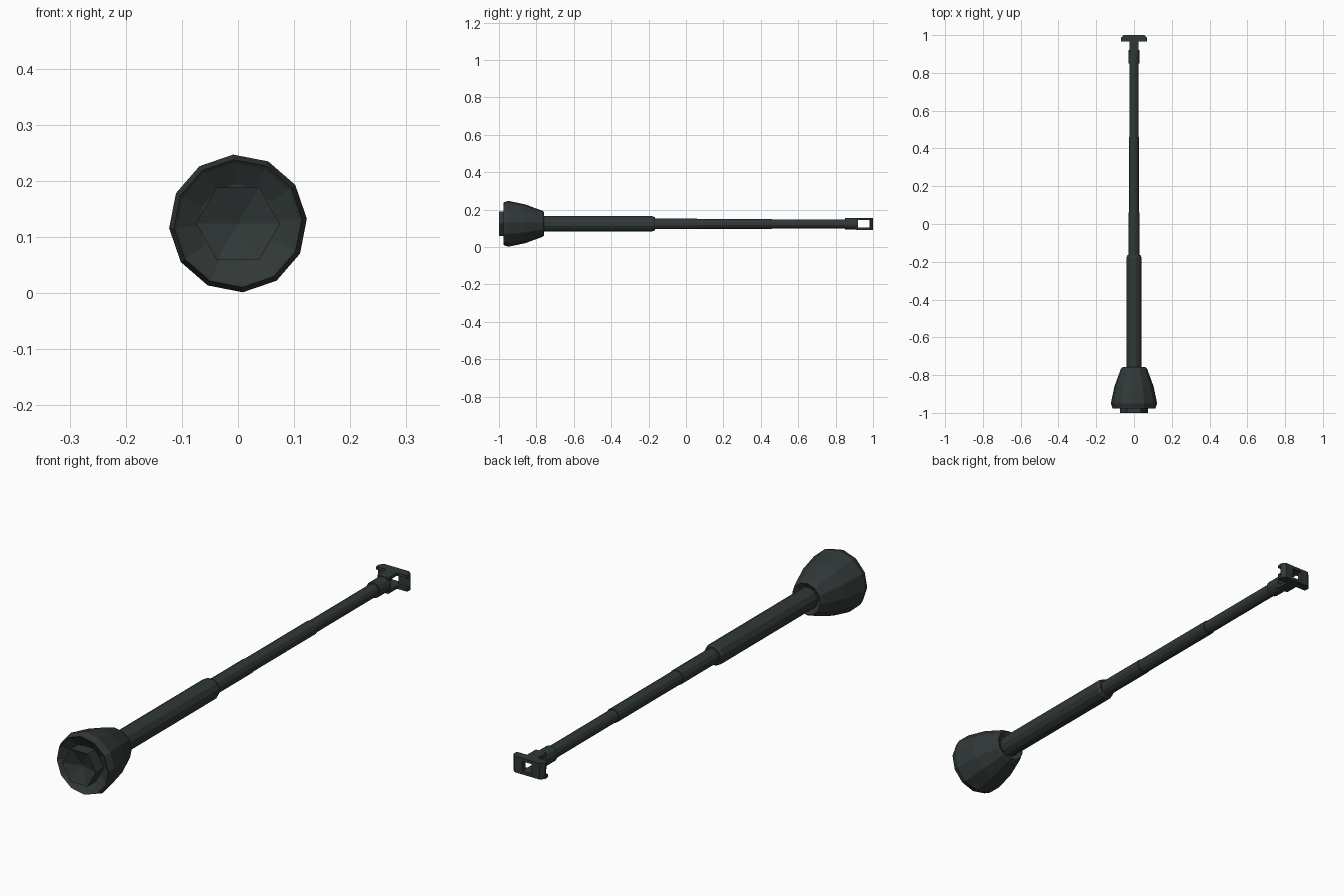
import bpy, bmesh, math

if "Cube" in bpy.data.objects:
    bpy.data.objects.remove(bpy.data.objects["Cube"])

CZ = 0.124  # height of the long axis

mat = bpy.data.materials.new("dark green grey")
mat.diffuse_color = (0.030, 0.040, 0.038, 1)
mat.use_nodes = True
mat.node_tree.nodes["Principled BSDF"].inputs["Base Color"].default_value = mat.diffuse_color


def finish(name, bm):
    bmesh.ops.recalc_face_normals(bm, faces=bm.faces)
    me = bpy.data.meshes.new(name)
    bm.to_mesh(me)
    bm.free()
    me.materials.append(mat)
    ob = bpy.data.objects.new(name, me)
    bpy.context.collection.objects.link(ob)
    return ob


def lathe(name, profile, sides, turn=0.0):
    """Revolve (y, radius) points around the y axis; radius 0 is a pole."""
    bm = bmesh.new()
    rings = []
    for y, r in profile:
        if r == 0:
            rings.append([bm.verts.new((0, y, CZ))] * sides)
            continue
        angs = [math.radians(turn) + 2 * math.pi * i / sides for i in range(sides)]
        rings.append([bm.verts.new((r * math.cos(a), y, CZ + r * math.sin(a))) for a in angs])
    for a, b in zip(rings, rings[1:]):
        for i in range(sides):
            j = (i + 1) % sides
            quad = list(dict.fromkeys((a[i], a[j], b[j], b[i])))
            bm.faces.new(quad)
    return finish(name, bm)


def prism(name, outline, z0, z1):
    """Extrude an (x, y) outline between two heights relative to the axis."""
    bm = bmesh.new()
    f = bm.faces.new([bm.verts.new((x, y, CZ + z0)) for x, y in outline])
    top = bmesh.ops.extrude_face_region(bm, geom=[f])["geom"]
    for v in top:
        if isinstance(v, bmesh.types.BMVert):
            v.co.z = CZ + z1
    return finish(name, bm)


# Faceted head with a dished front
lathe("head", [(-0.945, 0), (-0.95, 0.07), (-0.972, 0.108), (-0.977, 0.114),
               (-0.95, 0.123), (-0.86, 0.104), (-0.768, 0.070),
               (-0.758, 0.062), (-0.768, 0.045), (-0.768, 0)], 12, 4)
# Hexagonal boss in the dish
lathe("hex_boss", [(-0.975, 0), (-1.0, 0.075), (-0.94, 0.075), (-0.94, 0)], 6)

# Handle and telescoping rod
lathe("handle", [(-0.78, 0), (-0.78, 0.042), (-0.18, 0.042),
                 (-0.165, 0.036), (-0.165, 0)], 12, 15)
lathe("rod_lower", [(-0.18, 0), (-0.18, 0.030), (0.06, 0.030), (0.06, 0)], 12, 15)
lathe("rod_middle", [(0.05, 0), (0.05, 0.028), (0.46, 0.028), (0.46, 0)], 12, 15)
lathe("rod_upper", [(0.45, 0), (0.45, 0.025), (0.86, 0.025), (0.86, 0)], 12, 15)
lathe("ferrule", [(0.85, 0), (0.85, 0.031), (0.92, 0.031), (0.92, 0)], 12, 15)

# Forked neck and channel-shaped end plate with a centre opening
flange = [(-0.055, 1.0), (0.055, 1.0), (0.07, 0.985),
          (0.068, 0.965), (-0.068, 0.965), (-0.07, 0.985)]
for side, z0, z1 in (("upper", 0.020, 0.032), ("lower", -0.032, -0.020)):
    prism(side + "_neck_bar", [(-0.024, 0.91), (0.024, 0.91), (0.024, 0.97), (-0.024, 0.97)], z0, z1)
    prism(side + "_plate_flange", flange, z0, z1)
for side, s in (("right", 1), ("left", -1)):
    prism(side + "_plate_wall", [(s * 0.020, 1.0), (s * 0.055, 1.0), (s * 0.07, 0.985),
                                 (s * 0.07, 0.98), (s * 0.020, 0.98)], -0.020, 0.020)
